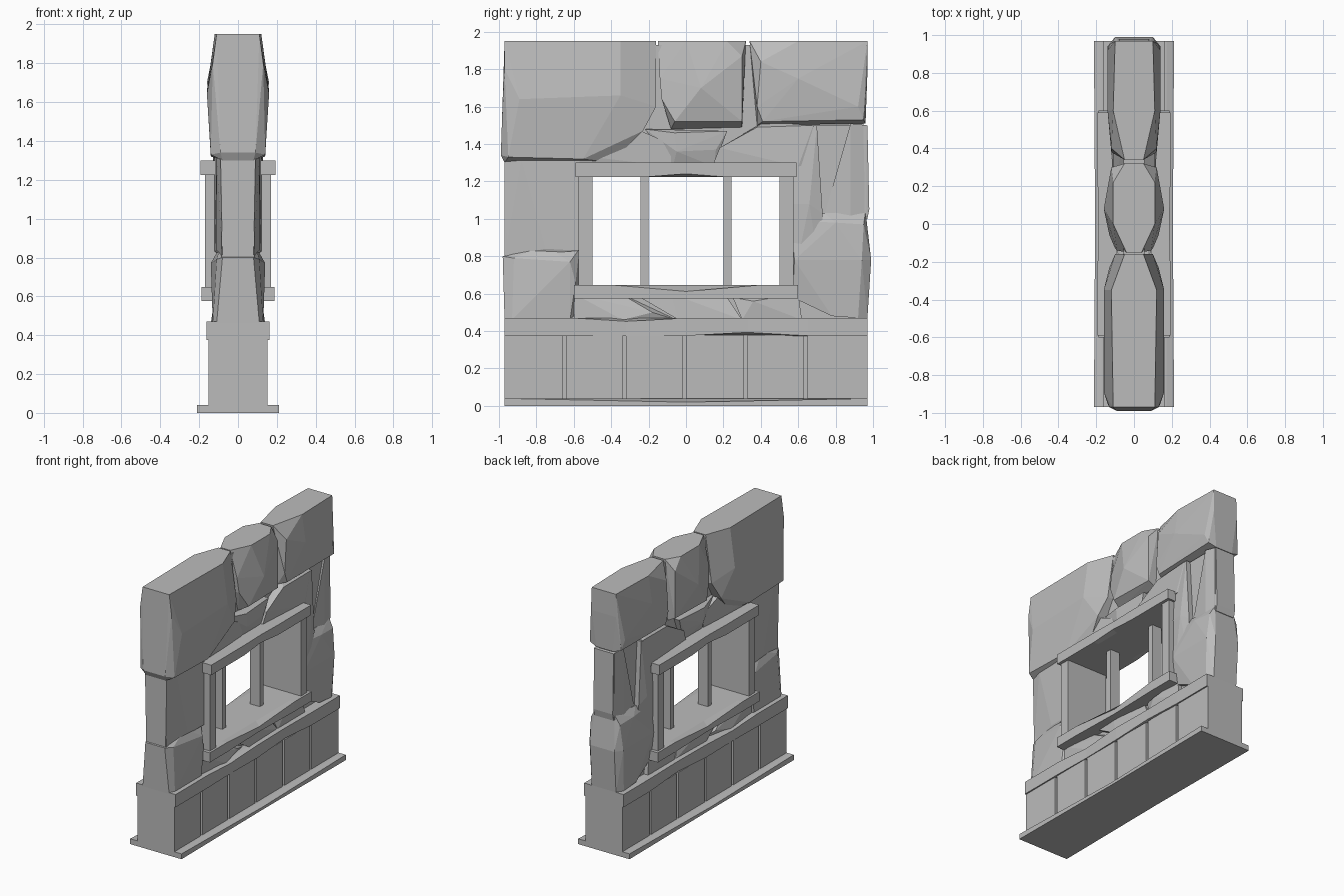
import bpy
import bmesh

default = bpy.data.objects.get("Cube")
if default:
    bpy.data.objects.remove(default, do_unlink=True)

stone = bpy.data.materials.new("grey stone")
stone.use_nodes = True
grey = (0.5, 0.5, 0.5, 1)
stone.diffuse_color = grey
for node in stone.node_tree.nodes:
    if node.type == "BSDF_PRINCIPLED":
        node.inputs["Base Color"].default_value = grey


def finish(name, bm):
    """Turn a bmesh into a flat shaded stone object."""
    bmesh.ops.recalc_face_normals(bm, faces=bm.faces[:])
    mesh = bpy.data.meshes.new(name)
    bm.to_mesh(mesh)
    bm.free()
    mesh.materials.append(stone)
    obj = bpy.data.objects.new(name, mesh)
    bpy.context.scene.collection.objects.link(obj)
    return obj


def block(name, y_range, z_range, half):
    """Plain box, symmetric about the wall's middle plane."""
    bm = bmesh.new()
    bmesh.ops.create_cube(bm, size=1)
    for v in bm.verts:
        v.co.x = half if v.co.x > 0 else -half
        v.co.y = y_range[v.co.y > 0]
        v.co.z = z_range[v.co.z > 0]
    return finish(name, bm)


def rock(name, *points):
    """Convex faceted stone; points are (y, z, half depth) in hundredths."""
    bm = bmesh.new()
    for y, z, half in points:
        for side in (-1, 1):
            bm.verts.new((side * half / 100, y / 100, z / 100))
    hull = bmesh.ops.convex_hull(bm, input=bm.verts[:])
    spare = {g for g in hull["geom_interior"] + hull["geom_unused"]
             if isinstance(g, bmesh.types.BMVert)}
    bmesh.ops.delete(bm, geom=list(spare), context="VERTS")
    bmesh.ops.dissolve_limit(bm, angle_limit=0.03, verts=bm.verts[:], edges=bm.edges[:])
    return finish(name, bm)


def beam(name, half_length, z_range, half, chips):
    """Long course with worn outer edges; chips are (y, top?, drop)."""
    low, high = z_range
    inner = half - 0.04
    stations = [(-half_length, True, 0)] + chips + [(half_length, True, 0)]
    bm = bmesh.new()
    rings = []
    for y, top, drop in stations:
        up = high - drop if top else high
        down = low if top else low + drop
        side = half - drop * 0.3
        section = [(side, down), (side, up), (inner, high), (-inner, high),
                   (-side, up), (-side, down), (-inner, low), (inner, low)]
        rings.append([bm.verts.new((x, y, z)) for x, z in section])
    for a, b in zip(rings, rings[1:]):
        for i in range(len(a)):
            j = (i + 1) % len(a)
            bm.faces.new((a[i], a[j], b[j], b[i]))
    bm.faces.new(rings[0])
    bm.faces.new(rings[-1])
    return finish(name, bm)


# Base: footing, panelled body and cap
END = 0.97
beam("footing", END, (0, 0.04), 0.212, [(0, True, 0.02)])
block("base_core", (-END, END), (0.03, 0.38), 0.135)
joints = [-END, -0.65, -0.33, -0.01, 0.32, 0.64, END]
for i, (a, b) in enumerate(zip(joints, joints[1:])):
    start = a + (0.01 if i else 0)
    stop = b - (0.01 if b < END else 0)
    block(f"base_panel_{i + 1}", (start, stop), (0.03, 0.38), 0.153)
beam("base_cap", END, (0.375, 0.47), 0.163,
     [(-0.6, True, 0), (-0.32, True, 0.018), (0, True, 0),
      (0.33, False, 0.018), (0.65, True, 0)])

# Wall core around the opening
block("core_below", (-0.95, 0.95), (0.46, 0.6), 0.08)
block("core_above", (-0.95, 0.95), (1.27, 1.93), 0.055)
for name, side in (("front", -1), ("back", 1)):
    ends = sorted((side * 0.55, side * 0.965))
    block(f"{name}_pier_core", ends, (0.46, 1.5), 0.085)

# Window frame: lintel, sill, jambs and two bars
beam("window_lintel", 0.59, (1.225, 1.3), 0.192,
     [(-0.2, True, 0), (0, False, 0.016), (0.2, True, 0)])
beam("window_sill", 0.6, (0.575, 0.647), 0.187,
     [(-0.4, True, 0), (0, True, 0.035), (0.4, True, 0)])
for name, side in (("front", -1), ("back", 1)):
    block(f"{name}_jamb", sorted((side * 0.5, side * 0.575)), (0.6, 1.26), 0.17)
    block(f"{name}_bar", (side * 0.222 - 0.021, side * 0.222 + 0.021), (0.6, 1.26), 0.04)

# Top course of three large stones
rock("top_front_stone", (-97, 195, 11), (-35, 195, 12), (-16, 195, 5),
     (-97, 180, 13), (-89, 164, 16), (-35, 166, 16), (-16, 160, 10),
     (-99, 134, 9), (-95, 133, 14), (-55, 132, 14), (-23, 147, 13),
     (-40, 130, 8), (-97, 130, 8))
rock("top_middle_stone", (-15, 195, 4), (0, 195, 11), (22, 195, 11),
     (32, 195, 5), (-14, 175, 9), (-13, 164, 10), (8, 170, 16),
     (30, 187, 12), (30, 152, 12), (-6, 152, 13), (-8, 148, 6), (30, 149, 6))
rock("top_back_stone", (34, 195, 5), (60, 195, 11), (97, 195, 10),
     (40, 184, 12), (38, 160, 12), (41, 152, 12), (60, 175, 14),
     (97, 178, 10), (92, 160, 14), (95, 153, 13), (96, 151, 7), (38, 150, 6))

# Stones between the top course and the lintel
rock("lintel_small_stone", (-22, 148, 7), (-6, 146, 11), (22, 147, 10),
     (16, 137, 10), (-5, 136, 11), (-7, 128, 8), (15, 128, 8))
rock("lintel_wide_stone", (38, 149, 11), (18, 138, 11), (14, 128, 10),
     (60, 128, 13), (68, 150, 12), (70, 130, 10), (42, 152, 6))
rock("lintel_front_stone", (-58, 134, 12), (-24, 147, 10), (-8, 140, 9),
     (-8, 128, 9), (-58, 128, 11))

# Back pier
rock("back_pier_inner_stone", (56, 148, 11), (70, 150, 12), (73, 103, 12),
     (66, 108, 14), (56, 108, 13), (56, 60, 12), (73, 60, 10))
rock("back_pier_outer_stone", (88, 151, 10), (97, 150, 8), (98, 105, 8),
     (74, 102, 9), (97, 100, 8), (88, 100, 10))
rock("back_pier_lower_stone", (56, 99, 11), (74, 103, 10), (96, 104, 8),
     (80, 98, 13), (95, 97, 12), (99, 78, 10), (94, 78, 14),
     (58, 78, 14), (97, 47, 10), (92, 47, 13), (78, 48, 13), (57, 58, 11))

# Front pier
rock("front_pier_upper_stone", (-97, 132, 9), (-88, 132, 11), (-57, 132, 12),
     (-57, 83, 12), (-75, 84, 11), (-97, 80, 8))
rock("front_pier_lower_stone", (-98, 80, 8), (-76, 86, 9), (-57, 84, 9),
     (-92, 79, 11), (-62, 77, 14), (-59, 66, 13), (-97, 46, 11),
     (-93, 46, 13), (-62, 46, 13), (-58, 50, 9))

# Rubble under the sill
rock("rubble_front", (-60, 60, 12), (-35, 60, 9), (-18, 50, 12),
     (-34, 46, 14), (-60, 46, 12), (-5, 46, 8))
rock("rubble_middle", (-28, 60, 11), (-8, 60, 12), (2, 52, 12),
     (22, 58, 9), (30, 46, 12), (-4, 46, 13))
rock("rubble_back", (25, 58, 9), (36, 56, 13), (45, 51, 12),
     (60, 60, 11), (62, 46, 12), (30, 46, 12))
